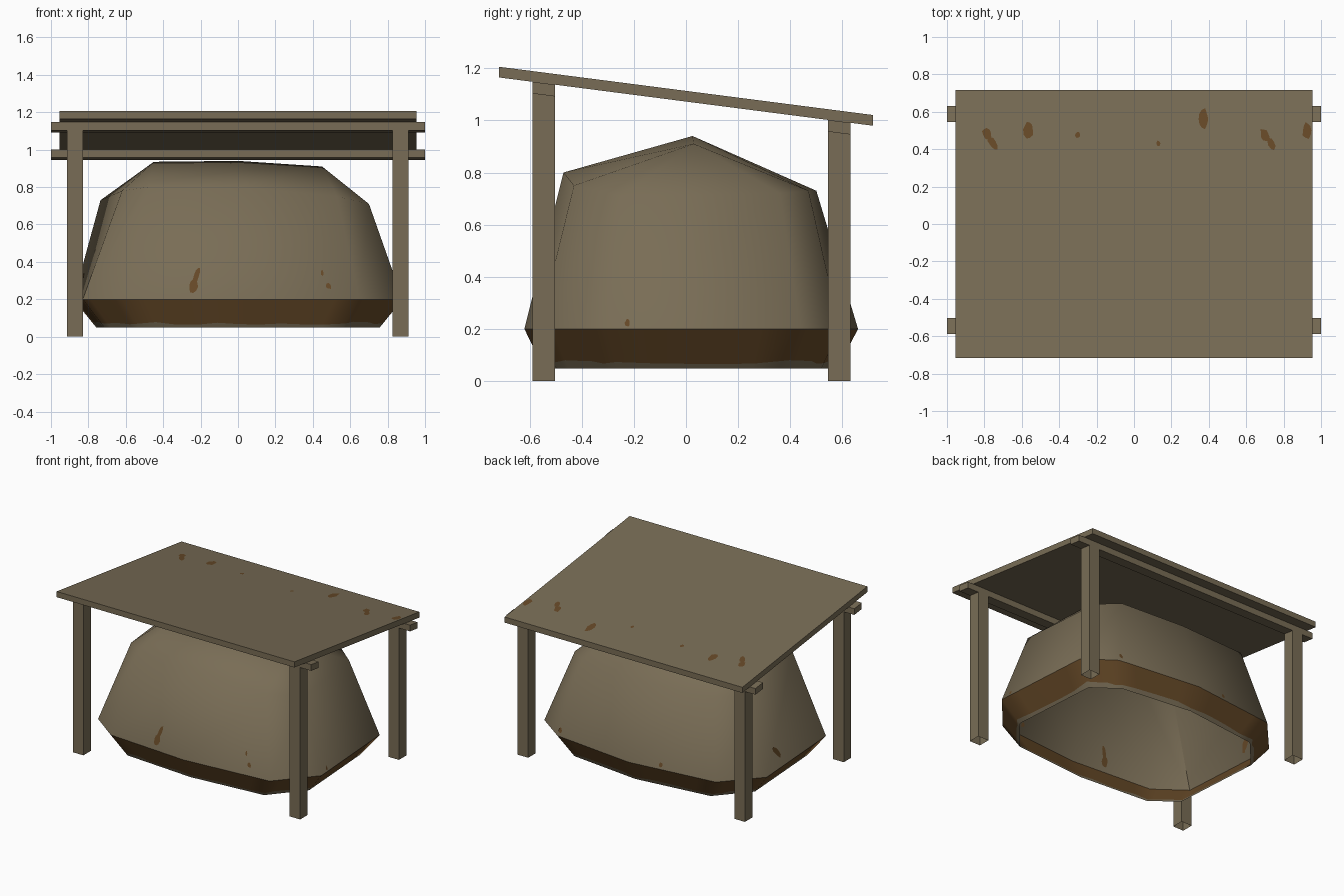
import bpy, bmesh, math, random
from mathutils import Vector
from mathutils.bvhtree import BVHTree

if "Cube" in bpy.data.objects:
    bpy.data.objects.remove(bpy.data.objects["Cube"])

random.seed(4)

def material(name, rgb):
    m = bpy.data.materials.new(name)
    m.diffuse_color = (*rgb, 1)
    m.use_nodes = True
    m.node_tree.nodes["Principled BSDF"].inputs["Base Color"].default_value = m.diffuse_color
    return m

RUST = material("rust brown", (0.135, 0.068, 0.021))
METAL = material("weathered tan", (0.190, 0.152, 0.092))

def finish(name, bm, mats):
    me = bpy.data.meshes.new(name)
    bm.to_mesh(me)
    bm.free()
    ob = bpy.data.objects.new(name, me)
    bpy.context.collection.objects.link(ob)
    for m in mats:
        me.materials.append(m)
    return ob

def under(y):
    """Height of the sloped roof's underside."""
    return 1.165 - 0.129 * (y + 0.72)

def bar(name, x0, x1, profile, open_bottom=False):
    """Extrude a y-z profile along x."""
    bm = bmesh.new()
    f = bm.faces.new([bm.verts.new((x0, y, z)) for y, z in profile])
    g = bmesh.ops.extrude_face_region(bm, geom=[f], use_keep_orig=True)["geom"]
    vs = [v for v in g if isinstance(v, bmesh.types.BMVert)]
    bmesh.ops.translate(bm, verts=vs, vec=(x1 - x0, 0, 0))
    bmesh.ops.recalc_face_normals(bm, faces=bm.faces)
    if open_bottom:
        low = [f for f in bm.faces if f.normal.z < -0.9]
        bmesh.ops.delete(bm, geom=low, context='FACES_ONLY')
    return finish(name, bm, [METAL])

def sloped(y0, y1, low, high):
    return [(y0, under(y0) + low), (y1, under(y1) + low),
            (y1, under(y1) + high), (y0, under(y0) + high)]

# Roof sheet, cross beams and posts (hollow at the foot)
bar("roof", -0.955, 0.955, sloped(-0.717, 0.717, 0, 0.041))
for end, y0, y1 in (("front", -0.588, -0.503), ("back", 0.545, 0.631)):
    bar(end + "_beam", -1, 1, sloped(y0, y1, -0.045, 0))
    for side, x0 in (("left", -0.915), ("right", 0.826)):
        bar(f"{end}_{side}_post", x0, x0 + 0.085,
            [(y0, 0), (y1, 0), (y1, under(y1) - 0.045), (y0, under(y0) - 0.045)], True)

# Hull: ten-sided rings, from the front centre anticlockwise
mid = [(0, -.62), (.65, -.565), (.88, -.30), (.83, .44), (.62, .59),
       (0, .66), (-.65, .585), (-.88, .33), (-.83, -.42), (-.62, -.575)]
upper = [(0, -.47, .80), (.53, -.43, .75), (.70, -.25, .71), (.64, .36, .72), (.50, .47, .73),
         (0, .50, .73), (-.53, .46, .74), (-.735, .27, .73), (-.62, -.34, .78), (-.48, -.45, .80)]
bm = bmesh.new()
m = [bm.verts.new((x, y, .20)) for x, y in mid]
u = [bm.verts.new(p) for p in upper]
for i in range(10):
    j = (i + 1) % 10
    bm.faces.new((m[i], m[j], u[j], u[i]))
# Ridge and hipped top
left, centre, right = [bm.verts.new(p) for p in
                       ((-.45, .025, .935), (0, .025, .94), (.45, .03, .91))]
for face in [(u[0], u[1], right, centre), (u[1], u[2], right), (u[2], u[3], right),
             (u[3], u[4], right), (u[4], u[5], centre, right), (u[5], u[6], left, centre),
             (u[6], u[7], left), (u[7], u[8], left), (u[8], u[9], left),
             (u[9], u[0], centre, left)]:
    bm.faces.new(face)
for f in bm.faces:
    f.smooth = True
bm.edges.get((m[8], u[8])).smooth = False    # one hard corner crease
bmesh.ops.recalc_face_normals(bm, faces=bm.faces)
tree = BVHTree.FromBMesh(bm)
finish("hull", bm, [METAL])

# Rusty skirt turned under the hull, with an uneven bare lip
STEPS = 5
bm = bmesh.new()
ring = []
for i in range(10):
    a, b = Vector(mid[i]), Vector(mid[(i + 1) % 10])
    for s in range(STEPS):
        p = a.lerp(b, s / STEPS)
        top = Vector((p.x, p.y, .20))
        foot = Vector((p.x * .86, p.y * .88, .048))
        lip = foot.lerp(top, random.uniform(.10, .22))
        ring.append([bm.verts.new(v) for v in (foot, lip, top)])
for i, c in enumerate(ring):
    d = ring[(i + 1) % len(ring)]
    for k in (0, 1):
        f = bm.faces.new((c[k], d[k], d[k + 1], c[k + 1]))
        f.material_index = k
        f.smooth = True
finish("hull_skirt", bm, [METAL, RUST])

def patch(name, pos, normal, w, h, tilt=0, both=False):
    """Thin irregular rust spot lying on a surface (both: on its inside too)."""
    n = normal.normalized()
    a = Vector((0, 0, 1)).cross(n)
    a = a.normalized() if a.length > 0.3 else Vector((1, 0, 0))
    b = n.cross(a)
    c, s = math.cos(tilt), math.sin(tilt)
    pts = []
    for i in range(10):
        t = i * math.tau / 10
        r = random.uniform(0.8, 1.15)
        p, q = w * r * math.cos(t), h * r * math.sin(t)
        pts.append(pos + a * (p * c - q * s) + b * (p * s + q * c))
    for side in ((1, -1) if both else (1,)):
        bm = bmesh.new()
        bm.faces.new([bm.verts.new(v + n * 0.003 * side) for v in pts[::side]])
        finish(name, bm, [RUST])

# Rust spots on the roof
for x, y, w, h, t in ((-.785, .48, .024, .035, .3), (-.755, .43, .02, .04, .5),
                      (-.565, .505, .027, .045, 0), (-.3, .475, .015, .015, 0),
                      (.13, .43, .012, .015, 0), (.37, .56, .03, .055, 0),
                      (.70, .475, .024, .035, .4), (.735, .43, .018, .04, .5),
                      (.925, .50, .026, .042, 0)):
    patch("roof_rust_spot", Vector((x, y, under(y) + 0.041)), Vector((0, .129, 1)), w, h, t)

# Rust spots on the hull walls, placed by casting inward
for start, aim, w, h, t in (((-.24, -2, .27), (0, 1, 0), .024, .035, -.2),
                            ((-.222, -2, .325), (0, 1, 0), .014, .045, -.3),
                            ((.45, -2, .34), (0, 1, 0), .007, .016, 0),
                            ((.485, -2, .27), (0, 1, 0), .014, .018, .4),
                            ((.60, 2, .24), (0, -1, 0), .014, .018, 0),
                            ((-.235, 2, .23), (0, -1, 0), .014, .016, 0),
                            ((2, -.225, .222), (-1, 0, 0), .010, .016, 0),
                            ((-2, .15, .30), (1, 0, 0), .022, .06, .6)):
    hit, n, _, _ = tree.ray_cast(Vector(start), Vector(aim))
    if hit:
        patch("hull_rust_spot", hit, n, w, h, t, True)
